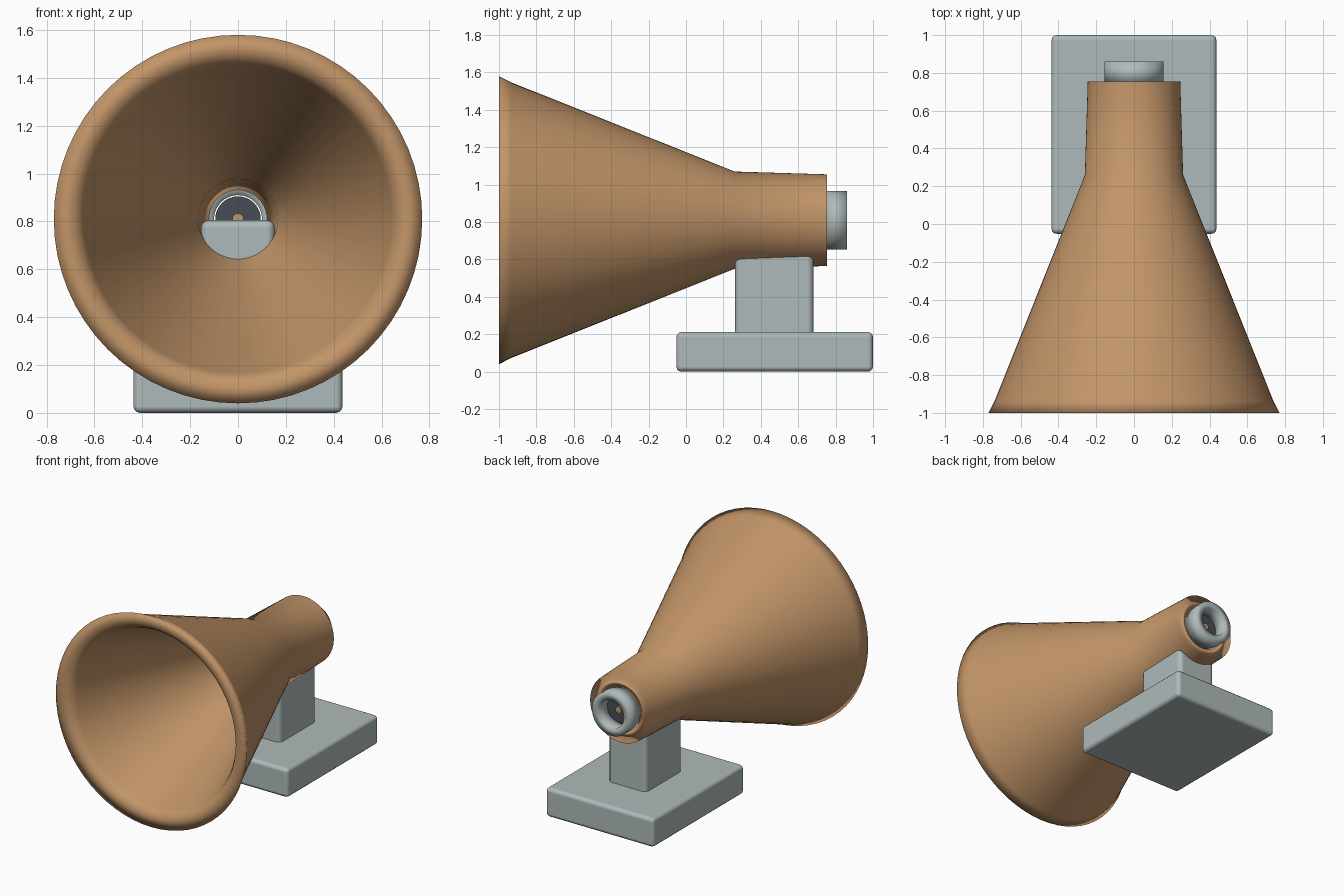
import bpy, bmesh, math

if "Cube" in bpy.data.objects:
    bpy.data.objects.remove(bpy.data.objects["Cube"])

AXIS_Z = 0.81


def material(name, rgb):
    mat = bpy.data.materials.new(name)
    mat.use_nodes = True
    color = (*rgb, 1)
    mat.diffuse_color = color
    mat.node_tree.nodes["Principled BSDF"].inputs["Base Color"].default_value = color
    return mat


tan = material("warm tan", (0.54, 0.30, 0.14))
grey = material("pale grey", (0.43, 0.49, 0.49))
slate = material("dark slate", (0.065, 0.073, 0.088))


def add_object(name, bm, mat):
    bmesh.ops.recalc_face_normals(bm, faces=bm.faces)
    mesh = bpy.data.meshes.new(name)
    bm.to_mesh(mesh)
    bm.free()
    mesh.materials.append(mat)
    obj = bpy.data.objects.new(name, mesh)
    bpy.context.collection.objects.link(obj)
    for poly in mesh.polygons:
        poly.use_smooth = True
    return obj


def lathe(name, profile, mat, closed=True, segments=64):
    """Spin (y, radius) points about the horn axis."""
    bm = bmesh.new()
    rings = []
    for i in range(segments):
        a = math.tau * i / segments
        rings.append([bm.verts.new((r * math.cos(a), y, AXIS_Z + r * math.sin(a)))
                      for y, r in profile])
    count = len(profile)
    for i in range(segments):
        here, there = rings[i], rings[(i + 1) % segments]
        for j in range(count if closed else count - 1):
            k = (j + 1) % count
            bm.faces.new((here[j], here[k], there[k], there[j]))
    if not closed:
        for j in (0, count - 1):
            bm.faces.new([ring[j] for ring in rings])
    return add_object(name, bm, mat)


def sharpen(obj):
    bpy.ops.object.select_all(action="DESELECT")
    obj.select_set(True)
    bpy.context.view_layer.objects.active = obj
    bpy.ops.object.shade_smooth_by_angle(angle=math.radians(40))


def weight_normals(obj):
    """Let the large faces lead the smooth shading."""
    obj.modifiers.new("weighted normals", "WEIGHTED_NORMAL").weight = 100


def rounded_box(name, low, high, mat, bevel):
    bm = bmesh.new()
    bmesh.ops.create_cube(bm, size=1)
    for v in bm.verts:
        v.co = [(a + b) / 2 + c * (b - a) for a, b, c in zip(low, high, v.co)]
    bmesh.ops.bevel(bm, geom=bm.edges[:], offset=bevel, segments=3,
                    profile=0.5, affect="EDGES")
    weight_normals(add_object(name, bm, mat))


# Hollow horn: outer wall, broad rounded lip, inner cone and throat
weight_normals(lathe("horn", [
    (0.755, 0.245), (0.26, 0.26), (-0.935, 0.737), (-1.0, 0.77),
    (-0.995, 0.70), (-0.975, 0.665), (-0.94, 0.643), (0.26, 0.167), (0.755, 0.12),
], tan))

# Rear collar with the driver disc and its pin
lathe("rear_collar", [(0.74, 0.157), (0.86, 0.157), (0.86, 0.1), (0.74, 0.1)], grey)
sharpen(lathe("driver_disc", [(0.75, 0.095), (0.77, 0.095)], slate, closed=False))
sharpen(lathe("driver_pin", [(0.74, 0.024), (0.78, 0.024)], tan,
              closed=False, segments=24))

# Stand
rounded_box("post", (-0.155, 0.262, 0.17), (0.155, 0.682, 0.806), grey, 0.035)
rounded_box("base", (-0.437, -0.052, 0), (0.437, 1.0, 0.212), grey, 0.028)
